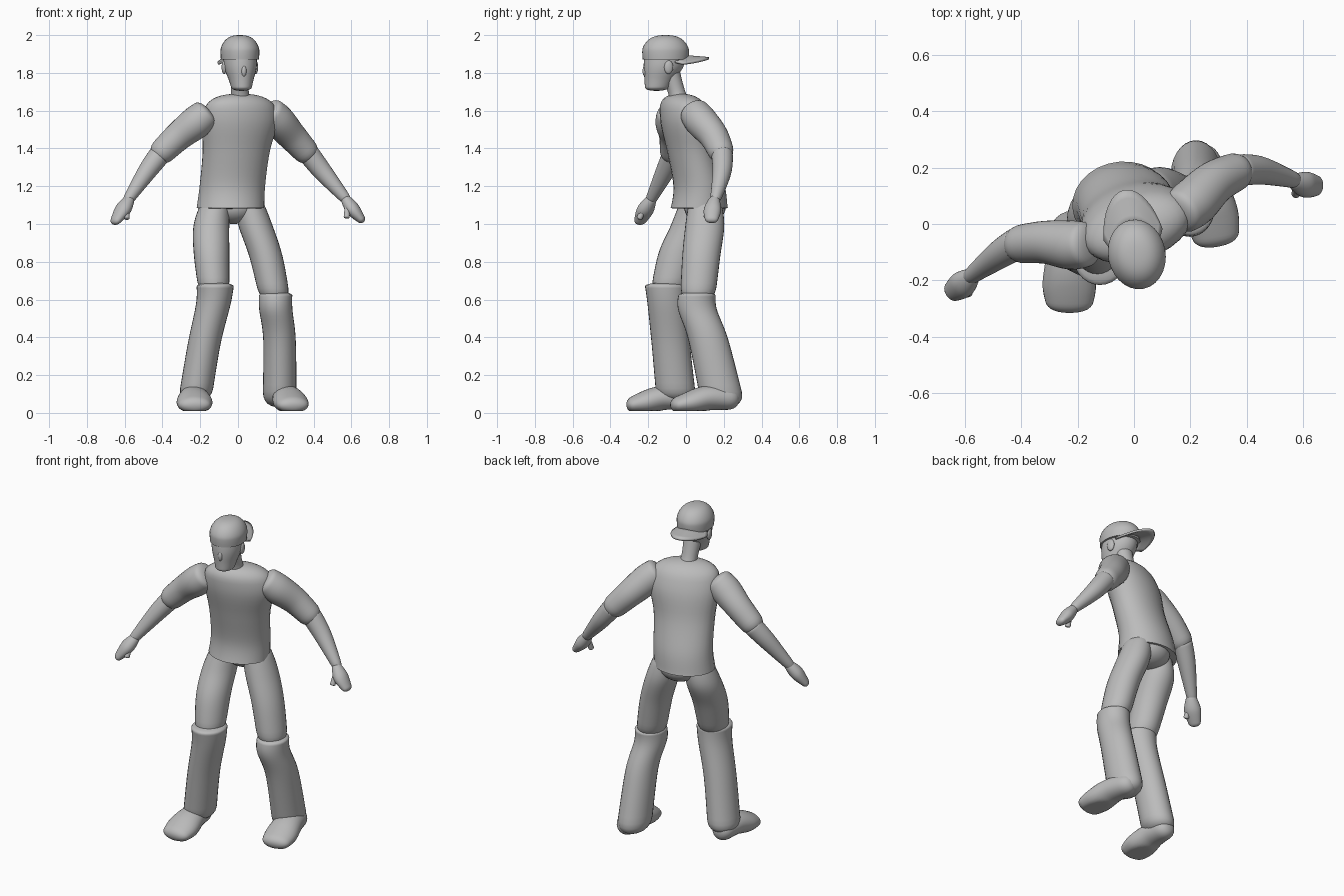
import bpy, bmesh
from math import sin, cos, pi, radians, sqrt
from mathutils import Vector, Matrix

cube = bpy.data.objects.get("Cube")
if cube:
    bpy.data.objects.remove(cube)

GREY = (0.5, 0.5, 0.5, 1)
UP = Vector((0, 0, 1))
STEPS, SIDES = 32, 28

grey = bpy.data.materials.new("plain grey")
grey.use_nodes = True
grey.diffuse_color = GREY
grey.node_tree.nodes["Principled BSDF"].inputs["Base Color"].default_value = GREY


def finish(name, bm):
    """Turn the finished bmesh into a smooth grey object."""
    bmesh.ops.recalc_face_normals(bm, faces=bm.faces)
    mesh = bpy.data.meshes.new(name)
    bm.to_mesh(mesh)
    bm.free()
    mesh.materials.append(grey)
    mesh.shade_smooth()
    mesh.set_sharp_from_angle(angle=radians(50))
    part = bpy.data.objects.new(name, mesh)
    bpy.context.collection.objects.link(part)
    return part


def mix(pair, t):
    return pair[0] + (pair[1] - pair[0]) * t


def smooth_path(keys, t):
    """Point and radius on a smooth curve through all the keys."""
    last = len(keys) - 1
    i = min(int(t * last), last - 1)
    f = t * last - i
    before, start, end, after = (keys[min(max(i + k, 0), last)] for k in (-1, 0, 1, 2))
    curve = 2 * before - 5 * start + 4 * end - after
    twist = 3 * start - before - 3 * end + after
    return start + (end - before + (curve + twist * f) * f) * (f / 2)


def round_end(distance, length):
    """Radius factor that closes an end like a quarter circle."""
    return sqrt(1 - max(0, 1 - distance / length) ** 2)


def bridge(bm, rows, closed):
    for a, b in zip(rows, rows[1:]):
        for k in range(len(a) if closed else len(a) - 1):
            n = (k + 1) % len(a)
            bm.faces.new((a[k], a[n], b[n], b[k]))


def skin(name, *keys, flat=(1, 1), ends=(.15, .15), turn=(0, 0),
         level=False, floor=None, place=Matrix()):
    """Rounded body through keys (x, y, z, radius). Flat gives depth over width."""
    keys = [Vector(key) for key in keys]
    bm = bmesh.new()
    rings = []
    for i in range(STEPS):
        t = (1 - cos(pi * (i + .5) / STEPS)) / 2
        x, y, z, radius = smooth_path(keys, t)
        radius *= round_end(t, ends[0]) * round_end(1 - t, ends[1])
        if level:
            angle = radians(mix(turn, t))
            across = Vector((cos(angle), sin(angle), 0))
            other = UP.cross(across)
        else:
            step = smooth_path(keys, min(t + .01, 1)) - smooth_path(keys, max(t - .01, 0))
            along = step.to_3d().normalized()
            across = along.cross(UP).normalized()
            other = across.cross(along)
        ring = []
        for k in range(SIDES):
            a = 2 * pi * k / SIDES
            p = Vector((x, y, z)) + radius * (across * cos(a) + other * sin(a) * mix(flat, t))
            if floor is not None:
                p.z = max(p.z, floor)
            ring.append(bm.verts.new(place @ p))
        rings.append(ring)
    bridge(bm, rings, closed=True)
    bm.faces.new(rings[0])
    bm.faces.new(rings[-1])
    return finish(name, bm)


def blob(name, centre, radii, place=Matrix()):
    bm = bmesh.new()
    shape = place @ Matrix.Translation(centre) @ Matrix.Diagonal((*radii, 1))
    bmesh.ops.create_uvsphere(bm, u_segments=SIDES, v_segments=STEPS // 2, radius=1, matrix=shape)
    return finish(name, bm)


# Torso, twisting from hips to shoulders
skin("shirt", (-.04, .07, 1.08, .18), (-.03, .07, 1.2, .175), (-.01, .03, 1.38, .18),
     (.01, 0, 1.55, .205), (.01, -.03, 1.69, .17),
     flat=(.85, .55), ends=(.015, .15), turn=(4, 22), level=True)
blob("pelvis", (-.025, .1, 1.09), (.125, .11, .09))

# Neck and head, turned slightly to the left
skin("neck", (.015, -.02, 1.62, .06), (.01, -.05, 1.7, .047), (.01, -.09, 1.82, .055),
     ends=(.02, .02), level=True)
HEAD = Matrix.Translation((.01, -.108, 0)) @ Matrix.Rotation(radians(11), 4, 'Z')
skin("head", (0, -.05, 1.705, .05), (0, -.035, 1.76, .064), (0, -.01, 1.84, .087),
     (0, 0, 1.95, .085), flat=(1.2, 1.25), level=True, place=HEAD)
blob("nose", (0, -.11, 1.81), (.014, .014, .03), HEAD)
for word, side in (("right", -1), ("left", 1)):
    blob(word + "_ear", (side * .085, 0, 1.83), (.013, .024, .036), HEAD)

# Cap worn backwards
skin("cap", (0, 0, 1.87, .1), (0, 0, 1.92, .102), (0, 0, 2, .094),
     flat=(1.22, 1.22), ends=(.01, .5), level=True, place=HEAD)

# Brim: a fan of rows that droops towards its sides
bm = bmesh.new()
rows = []
for j in range(5):
    out = j / 4
    row = []
    for k in range(-8, 9):
        a = radians(9 * k)
        p = Vector((mix((.09, .11), out) * sin(a), mix((.11, .233), out) * cos(a),
                    mix((1.888, 1.878), out) - .033 * sin(a) ** 2))
        row.append(bm.verts.new(HEAD @ p))
    rows.append(row)
bridge(bm, rows, closed=False)
thickness = finish("cap_brim", bm).modifiers.new("thickness", 'SOLIDIFY')
thickness.thickness = .012
thickness.offset = 0

# Right arm and hand
skin("right_sleeve", (-.15, -.07, 1.6, .075), (-.22, -.075, 1.54, .087),
     (-.32, -.065, 1.46, .076), (-.44, -.075, 1.345, .065))
skin("right_forearm", (-.4, -.06, 1.385, .058), (-.48, -.11, 1.28, .05), (-.6, -.2, 1.1, .025))
skin("right_hand", (-.565, -.175, 1.145, .022), (-.61, -.215, 1.075, .048),
     (-.66, -.25, 1, .03), flat=(1, .6))
skin("right_thumb", (-.59, -.21, 1.1, .014), (-.59, -.25, 1.025, .016))

# Left arm and hand
skin("left_sleeve", (.15, .03, 1.61, .075), (.21, .075, 1.55, .087),
     (.29, .15, 1.46, .077), (.395, .2, 1.345, .064))
skin("left_forearm", (.36, .19, 1.39, .058), (.45, .19, 1.275, .05), (.59, .15, 1.11, .025))
skin("left_hand", (.56, .155, 1.145, .022), (.61, .14, 1.075, .046),
     (.665, .135, 1.01, .03), flat=(1, .6))
skin("left_thumb", (.58, .13, 1.1, .014), (.575, .105, 1.03, .016))

# Right leg, stepping forward
skin("right_thigh", (-.11, .06, 1.15, .07), (-.14, .03, 1, .094), (-.14, -.04, .84, .094),
     (-.125, -.1, .62, .08), flat=(1.14, 1.14), level=True)
skin("right_shin", (-.12, -.11, .69, .1), (-.13, -.1, .58, .092), (-.18, -.08, .36, .087),
     (-.23, -.05, .06, .088), flat=(1.1, 1.2), ends=(.1, .1), level=True)
skin("right_shoe", (-.23, -.315, .035, .075), (-.23, -.22, .055, .095),
     (-.235, -.11, .08, .078), (-.24, .03, .07, .055), flat=(.45, 1), floor=.01)

# Left leg, standing back
skin("left_thigh", (.05, .1, 1.15, .07), (.09, .1, 1, .09), (.15, .08, .82, .088),
     (.2, .06, .58, .08), flat=(1.14, 1.14), level=True)
skin("left_shin", (.2, .06, .64, .088), (.2, .06, .55, .088), (.22, .12, .38, .086),
     (.22, .2, .03, .09), flat=(1.1, 1.3), ends=(.1, .1), level=True)
skin("left_shoe", (.297, -.08, .035, .075), (.28, .02, .055, .093),
     (.26, .13, .08, .08), (.235, .28, .07, .055), flat=(.45, 1), floor=.01)
